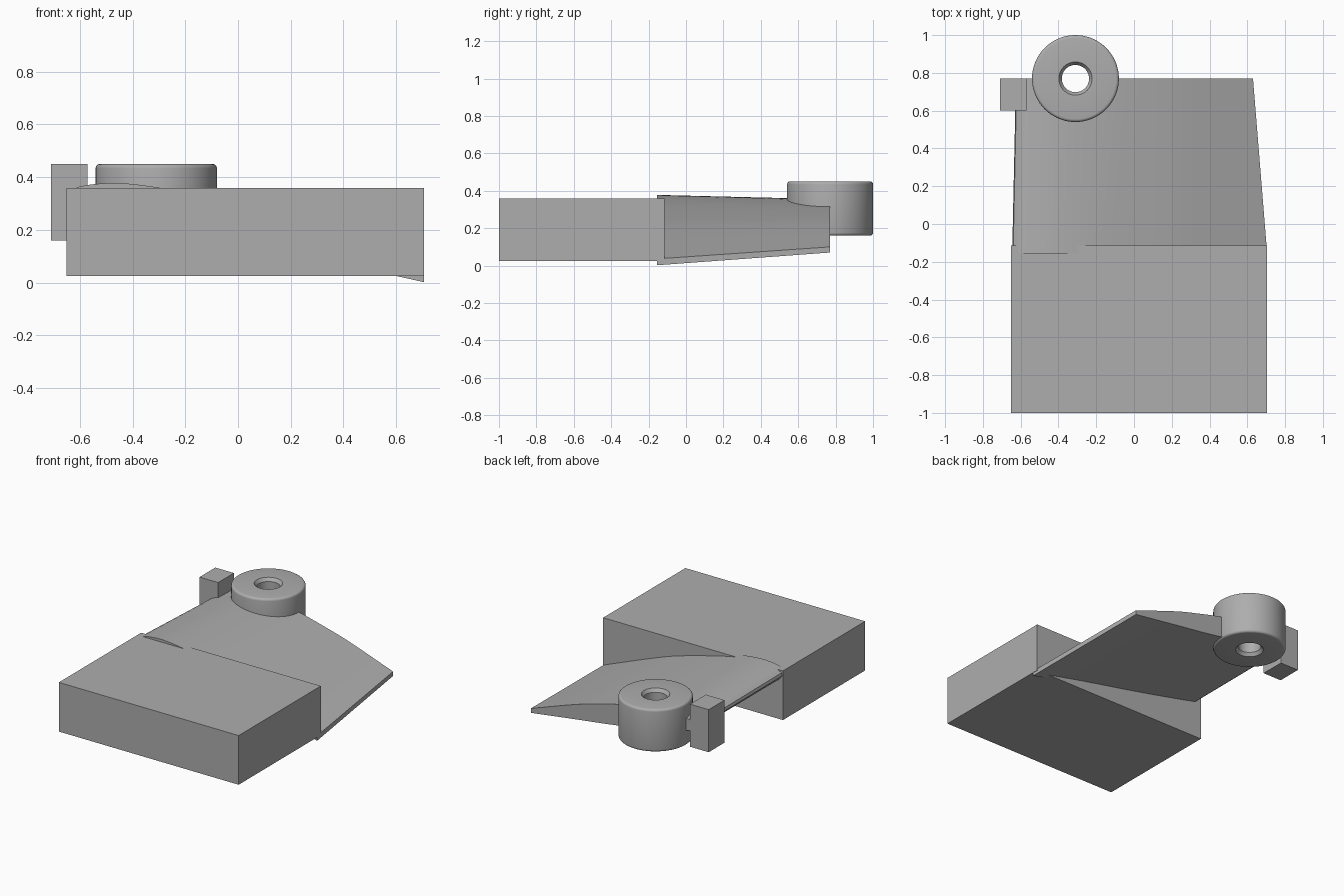
import bpy, bmesh, math
from mathutils import Vector

if "Cube" in bpy.data.objects:
    bpy.data.objects.remove(bpy.data.objects["Cube"])

GREY = (0.42, 0.42, 0.42, 1)
grey = bpy.data.materials.new("plain grey")
grey.use_nodes = True
grey.diffuse_color = GREY
grey.node_tree.nodes["Principled BSDF"].inputs["Base Color"].default_value = GREY


def finish(name, bm, smooth=False):
    bmesh.ops.recalc_face_normals(bm, faces=bm.faces)
    mesh = bpy.data.meshes.new(name)
    bm.to_mesh(mesh)
    bm.free()
    mesh.materials.append(grey)
    ob = bpy.data.objects.new(name, mesh)
    bpy.context.collection.objects.link(ob)
    bpy.ops.object.select_all(action="DESELECT")
    ob.select_set(True)
    bpy.context.view_layer.objects.active = ob
    if smooth:
        bpy.ops.object.shade_smooth_by_angle(angle=math.radians(30))
    return ob


def box(name, low, high):
    bm = bmesh.new()
    bmesh.ops.create_cube(bm, size=1)
    for v in bm.verts:
        v.co = [h if c > 0 else l for c, l, h in zip(v.co, low, high)]
    return finish(name, bm)


def turned(name, profile, centre, steps=72):
    """Revolve a closed (radius, z) profile about a vertical axis."""
    bm = bmesh.new()
    rings = []
    for i in range(steps):
        a = math.tau * i / steps
        rings.append([bm.verts.new((centre[0] + r * math.cos(a),
                                    centre[1] + r * math.sin(a), z)) for r, z in profile])
    n = len(profile)
    for i in range(steps):
        a, b = rings[i], rings[(i + 1) % steps]
        for j in range(n):
            k = (j + 1) % n
            bm.faces.new((a[j], b[j], b[k], a[k]))
    return finish(name, bm, True)


def curve_through(points, steps=5):
    """Smooth Catmull-Rom curve through the given points."""
    p = [Vector(q) for q in points]
    p = [2 * p[0] - p[1]] + p + [2 * p[-1] - p[-2]]
    out = []
    for a, b, c, d in zip(p, p[1:], p[2:], p[3:]):
        for i in range(steps):
            t = i / steps
            out.append(0.5 * (2 * b + (c - a) * t + (2 * a - 5 * b + 4 * c - d) * t * t
                              + (3 * b - a - 3 * c + d) * t ** 3))
    return out + [p[-2]]


def section(bm, y, upper, lower):
    pts = curve_through(upper) + curve_through(lower)
    return [bm.verts.new((q.x, y, q.y)) for q in pts]


# Mounting block and small stop
box("base_block", (-0.65, -1, 0.025), (0.705, -0.115, 0.36))
box("stop_block", (-0.71, 0.60, 0.16), (-0.57, 0.77, 0.45))

# Hub ring with rounded rims and a chamfered bore
HUB = (-0.31, 0.77)
LOW, TOP, R, F = 0.16, 0.45, 0.23, 0.016
rim = [(R - F + F * math.sin(a), F - F * math.cos(a))
       for a in (math.pi / 2 * i / 4 for i in range(5))]
half = [(0.072, 0.022), (0.088, 0)] + rim
profile = [(r, LOW + z) for r, z in half] + [(r, TOP - z) for r, z in reversed(half)]
turned("hub", profile, HUB)

# Cambered blade lofted between root and tip sections
bm = bmesh.new()
root = section(bm, -0.155,
               [(0.705, 0.036), (0.3, 0.195), (0.1, 0.262), (-0.18, 0.335),
                (-0.33, 0.365), (-0.47, 0.378), (-0.59, 0.367), (-0.64, 0.345)],
               [(-0.645, 0.325), (-0.61, 0.286), (-0.56, 0.27), (-0.28, 0.208),
                (0, 0.15), (0.35, 0.08), (0.705, 0.002)])
tip = section(bm, 0.77,
              [(0.63, 0.10), (0.3, 0.215), (0.12, 0.266), (-0.08, 0.315),
               (-0.31, 0.35), (-0.45, 0.355), (-0.57, 0.342), (-0.62, 0.322)],
              [(-0.625, 0.305), (-0.6, 0.28), (-0.55, 0.265), (-0.28, 0.21),
               (-0.03, 0.16), (0.3, 0.115), (0.63, 0.07)])
for i in range(len(root)):
    k = (i + 1) % len(root)
    bm.faces.new((root[i], root[k], tip[k], tip[i]))
bm.faces.new(root)
bm.faces.new(tip)
blade = finish("blade", bm, True)

# Clear the hub bore through the blade
bm = bmesh.new()
bmesh.ops.create_cone(bm, cap_ends=True, segments=48, radius1=0.1, radius2=0.1, depth=1)
bmesh.ops.translate(bm, verts=bm.verts, vec=(*HUB, 0.3))
cutter = finish("bore_cutter", bm)
cutter.hide_render = True
cut = blade.modifiers.new("bore", "BOOLEAN")
cut.operation, cut.solver, cut.object = "DIFFERENCE", "EXACT", cutter
bpy.context.view_layer.objects.active = blade
bpy.ops.object.modifier_apply(modifier="bore")
bpy.data.objects.remove(cutter)
